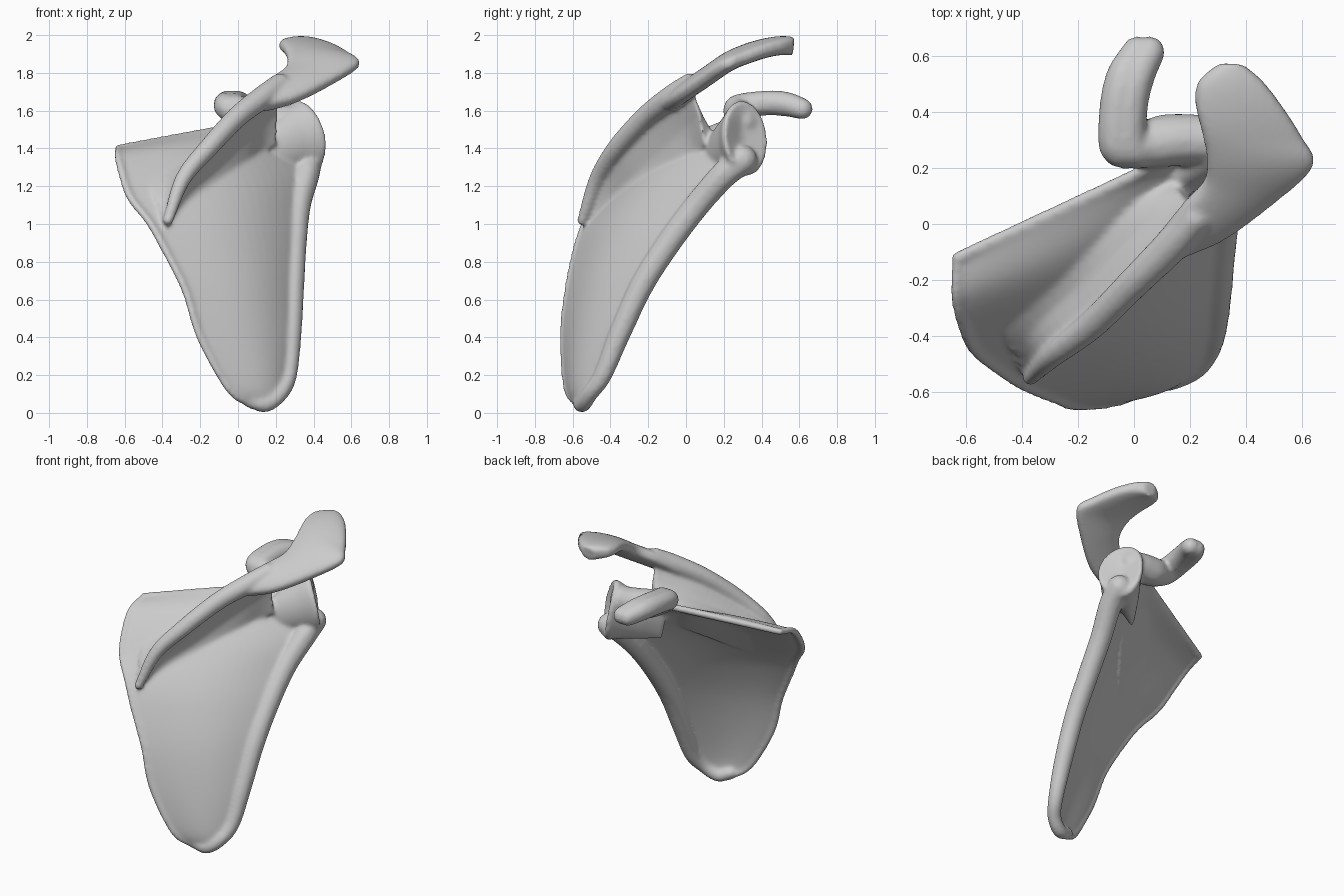
import bpy
import bmesh
import math
from mathutils import Vector, Matrix

default_cube = bpy.data.objects.get("Cube")
if default_cube:
    bpy.data.objects.remove(default_cube, do_unlink=True)

bm = bmesh.new()


def spline(points, steps):
    """Catmull-Rom curve through points of any dimension."""
    pts = [Vector(p) for p in points]
    padded = [pts[0] * 2 - pts[1]] + pts + [pts[-1] * 2 - pts[-2]]
    curve = []
    for a, b, c, d in zip(padded, padded[1:], padded[2:], padded[3:]):
        for step in range(steps):
            t = step / steps
            curve.append(b + (c - a) * (t / 2)
                         + (a * 2 - b * 5 + c * 4 - d) * (t * t / 2)
                         + (b * 3 - a - c * 3 + d) * (t ** 3 / 2))
    curve.append(pts[-1])
    return curve


def loft(rings):
    """Closed skin over rings, with strips of quads as end caps."""
    loops = [[bm.verts.new(p) for p in ring] for ring in rings]
    count = len(loops[0])
    for low, high in zip(loops, loops[1:]):
        for j in range(count):
            k = (j + 1) % count
            bm.faces.new((low[j], low[k], high[k], high[j]))
    for loop in (loops[0], loops[-1]):
        for j in range(count // 2 - 1):
            bm.faces.new((loop[j], loop[j + 1], loop[-2 - j], loop[-1 - j]))


def sheet(rows, thickness, steps=5, columns=18):
    """Curved plate; each row is start, end and forward bulge."""
    grid = []
    for row in spline(rows, steps):
        start, end = Vector(row[:3]), Vector(row[3:6])
        swell = Vector((0.4, -1, 0)) * row[6] * (end - start).length
        line = []
        for j in range(columns + 1):
            t = j / columns
            line.append(start.lerp(end, t) + swell * math.sin(math.pi * t ** 1.2))
        grid.append(line)
    rings = []
    last = len(grid) - 1
    for i, line in enumerate(grid):
        front, back = [], []
        for j, point in enumerate(line):
            along = grid[min(i + 1, last)][j] - grid[max(i - 1, 0)][j]
            across = line[min(j + 1, columns)] - line[max(j - 1, 0)]
            rounding = 0.35 + 0.65 * math.sin(math.pi * j / columns) ** 0.5
            offset = along.cross(across).normalized() * thickness / 2 * rounding
            front.append(point + offset)
            back.append(point - offset)
        rings.append(front + back[::-1])
    loft(rings)
    return grid


def cord(points, steps=8):
    """Rounded rod through (x, y, z, radius) points."""
    for p in spline(points, steps):
        bmesh.ops.create_icosphere(bm, subdivisions=2, radius=p[3],
                                   matrix=Matrix.Translation(p[:3]))


def rim(points, radius):
    cord([(*p, radius) for p in points], steps=3)


# Blade: inner border to outer border, from the bottom tip upward,
# folding back into a nearly level floor behind the spine
blade = sheet([
    (0.07, -0.57, 0.04, 0.21, -0.53, 0.05, 0.05),
    (-0.05, -0.63, 0.13, 0.27, -0.44, 0.18, 0.09),
    (-0.2, -0.65, 0.4, 0.32, -0.32, 0.42, 0.09),
    (-0.28, -0.625, 0.65, 0.33, -0.2, 0.68, 0.09),
    (-0.39, -0.58, 0.87, 0.34, -0.07, 0.9, 0.09),
    (-0.47, -0.53, 1.01, 0.34, 0.05, 1.08, 0.09),
    (-0.57, -0.45, 1.14, 0.34, 0.17, 1.25, 0.09),
    (-0.615, -0.35, 1.27, 0.27, 0.21, 1.37, 0.08),
    (-0.635, -0.25, 1.36, 0.18, 0.2, 1.46, 0.05),
    (-0.63, -0.12, 1.4, 0.12, 0.23, 1.54, 0),
], 0.045)
rim([line[0] for line in blade], 0.022)
rim(blade[-1], 0.024)

# Rounded tip and thick outer border running up to the socket
cord([
    (0.06, -0.57, 0.07, 0.035),
    (0.14, -0.55, 0.045, 0.045),
    (0.22, -0.51, 0.1, 0.045),
    (0.265, -0.44, 0.2, 0.05),
    (0.28, -0.35, 0.42, 0.06),
    (0.29, -0.23, 0.68, 0.065),
    (0.3, -0.09, 0.9, 0.068),
    (0.32, 0.06, 1.1, 0.07),
    (0.36, 0.2, 1.26, 0.075),
    (0.37, 0.3, 1.34, 0.08),
], steps=10)

# Spine wedge: crest, upper root and lower root on the blade
spine_rows = [
    (-0.37, -0.55, 1.02, -0.42, -0.5, 1.1, -0.38, -0.55, 0.95),
    (-0.29, -0.47, 1.24, -0.45, -0.32, 1.26, -0.26, -0.43, 1.02),
    (-0.15, -0.36, 1.41, -0.25, -0.1, 1.39, -0.1, -0.26, 1.12),
    (0, -0.21, 1.57, -0.08, 0.06, 1.44, 0.04, -0.07, 1.25),
    (0.13, -0.08, 1.67, 0.04, 0.12, 1.47, 0.12, 0.05, 1.36),
    (0.22, 0.02, 1.74, 0.14, 0.15, 1.48, 0.21, 0.1, 1.42),
]
rings = []
lip = Vector((0, 0, 0.015))
for row in spline(spine_rows, 6):
    crest, upper, lower = Vector(row[:3]), Vector(row[3:6]), Vector(row[6:])
    sag = (upper - lower).length * 0.13
    hollow_top = crest.lerp(upper, 0.5) - Vector((0, 0, sag))
    hollow_front = crest.lerp(lower, 0.5) + Vector((0, sag, 0))
    rings.append([crest + lip, hollow_top, upper,
                  lower, hollow_front, crest - lip])
loft(rings)
crest_radii = (0.03, 0.045, 0.055, 0.06, 0.065, 0.06)
cord([(*row[:3], r) for row, r in zip(spine_rows, crest_radii)])

# Flat hooked plate overhanging the socket
sheet([
    (0.08, -0.06, 1.68, 0.16, -0.11, 1.61, 0),
    (0.17, 0.06, 1.76, 0.32, -0.05, 1.66, 0),
    (0.25, 0.15, 1.82, 0.5, 0.08, 1.75, 0),
    (0.26, 0.24, 1.88, 0.64, 0.21, 1.84, 0),
    (0.24, 0.34, 1.925, 0.6, 0.31, 1.88, 0),
    (0.22, 0.43, 1.945, 0.53, 0.42, 1.92, 0),
    (0.23, 0.51, 1.95, 0.46, 0.51, 1.94, 0),
    (0.3, 0.57, 1.94, 0.39, 0.57, 1.94, 0),
], 0.1)

# Neck and hollow oval socket, turned outward and back
rings = []
for x, y, z, ry, rz in [
    (0.1, 0.1, 1.33, 0.02, 0.09),
    (0.2, 0.18, 1.38, 0.07, 0.13),
    (0.3, 0.26, 1.43, 0.11, 0.17),
    (0.37, 0.31, 1.455, 0.147, 0.2),
    (0.385, 0.32, 1.46, 0.137, 0.185),
    (0.375, 0.315, 1.46, 0.1, 0.13),
    (0.36, 0.3, 1.46, 0.02, 0.04),
]:
    ring = []
    for k in range(32):
        angle = math.tau * k / 32
        rise = rz * math.sin(angle)
        side = ry * math.cos(angle)
        ring.append((x - 0.6 * side - 0.15 * rise - 0.6 * rise * rise,
                     y + 0.8 * side - 0.08 * rise, z + rise))
    rings.append(ring)
loft(rings)

# Flattened beak curving back from the top of the neck
for shift in (-0.018, 0.025):
    cord([
        (0.24 + shift, 0.3, 1.54, 0.09),
        (0.13 + shift, 0.3, 1.55, 0.095),
        (0.03 + shift, 0.28, 1.58, 0.08),
        (-0.04 + shift, 0.28, 1.62, 0.07),
        (-0.04 + shift, 0.42, 1.64, 0.068),
        (-0.015 + shift, 0.53, 1.635, 0.067),
        (0.03 + shift, 0.615, 1.61, 0.058),
    ])

# One continuous bone surface
bmesh.ops.recalc_face_normals(bm, faces=bm.faces)
mesh = bpy.data.meshes.new("shoulder_blade")
bm.to_mesh(mesh)
bm.free()
bone = bpy.data.objects.new("shoulder_blade", mesh)
bpy.context.collection.objects.link(bone)

fuse = bone.modifiers.new("fuse", "REMESH")
fuse.mode = "VOXEL"
fuse.voxel_size = 0.011
fuse.use_smooth_shade = True
soften = bone.modifiers.new("soften", "SMOOTH")
soften.factor = 0.5
soften.iterations = 12

# Plain grey bone colour
grey = bpy.data.materials.new("bone_grey")
grey.use_nodes = True
colour = (0.6, 0.6, 0.6, 1)
grey.diffuse_color = colour
shader = grey.node_tree.nodes["Principled BSDF"]
shader.inputs["Base Color"].default_value = colour
shader.inputs["Roughness"].default_value = 0.7
mesh.materials.append(grey)
